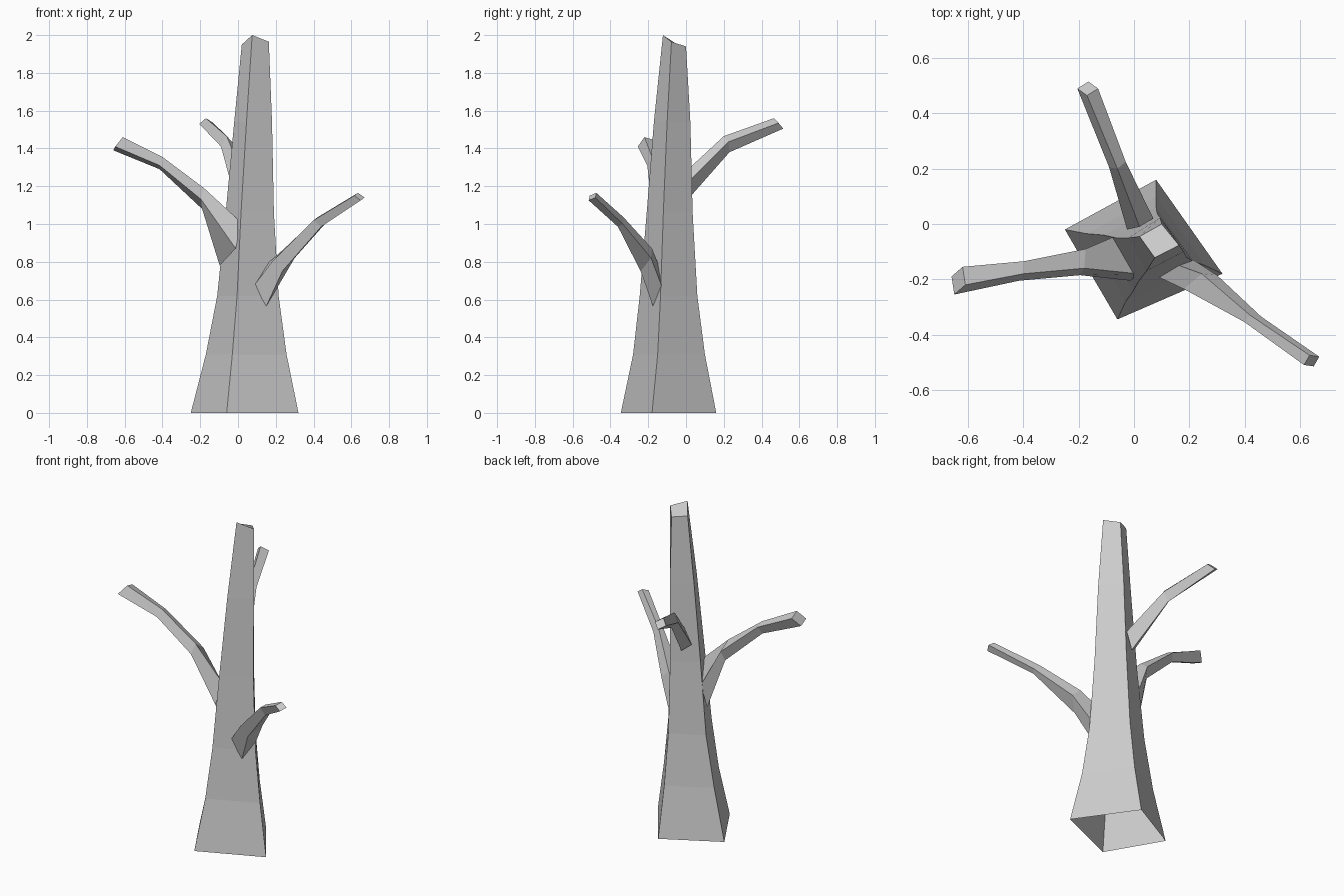
import bpy
import bmesh
from mathutils import Vector

old = bpy.data.objects.get("Cube")
if old:
    bpy.data.objects.remove(old, do_unlink=True)

# One plain grey for the whole tree
bark = bpy.data.materials.new("bark_grey")
bark.use_nodes = True
grey = (0.6, 0.6, 0.6, 1)
bark.diffuse_color = grey
bark.node_tree.nodes["Principled BSDF"].inputs["Base Color"].default_value = grey


def loft(name, rings):
    """Skin four-cornered rings, open at the root and capped at the tip."""
    bm = bmesh.new()
    loops = [[bm.verts.new(p) for p in ring] for ring in rings]
    for low, high in zip(loops, loops[1:]):
        for i in range(4):
            j = (i + 1) % 4
            bm.faces.new((low[i], low[j], high[j], high[i]))
    bm.faces.new(loops[-1])
    bmesh.ops.recalc_face_normals(bm, faces=bm.faces)
    mesh = bpy.data.meshes.new(name)
    bm.to_mesh(mesh)
    bm.free()
    mesh.materials.append(bark)
    obj = bpy.data.objects.new(name, mesh)
    bpy.context.collection.objects.link(obj)
    return obj


def branch(name, sections):
    """Each section gives three corners; the fourth closes the parallelogram."""
    rings = []
    for section in sections:
        a, b, c = (Vector(p) for p in section)
        rings.append((a, b, c, a + c - b))
    return loft(name, rings)


# Trunk: height, then left, front, right and back corners of each level
levels = [
    (0.00, (-.25, -.02), (-.06, -.345), (.32, -.18), (.08, .16)),
    (0.31, (-.17, -.035), (-.03, -.28), (.257, -.15), (.08, .10)),
    (0.62, (-.11, -.04), (-.005, -.245), (.215, -.135), (.08, .06)),
    (1.06, (-.065, -.05), (.016, -.208), (.19, -.12), (.085, .035)),
    (1.54, (-.02, -.05), (.045, -.17), (.18, -.10), (.095, .023)),
    (1.96, (.02, -.045), (.075, -.122), (.163, -.077), (.10, 0)),
]
trunk_rings = [[Vector((x, y, z)) for x, y in corners] for z, *corners in levels]
# Slanted cut across the top
for corner, lift in zip(trunk_rings[-1], (-.01, .04, .005, -.02)):
    corner.z += lift
loft("trunk", trunk_rings)

# Right limb: back, top and front corners
branch("right_branch", [
    ((-.07, -.045, .92), (.015, -.18, 1.01), (-.012, -.205, .87)),
    ((-.175, -.09, 1.14), (-.18, -.16, 1.19), (-.195, -.185, 1.13)),
    ((-.40, -.135, 1.335), (-.40, -.18, 1.355), (-.415, -.205, 1.31)),
    ((-.62, -.155, 1.44), (-.61, -.22, 1.46), (-.65, -.255, 1.41)),
])

# Left limb: front, top and back corners
branch("left_branch", [
    ((.085, -.19, .675), (.15, -.145, .785), (.215, -.13, .675)),
    ((.18, -.235, .80), (.245, -.18, .87), (.30, -.185, .82)),
    ((.40, -.355, 1.02), (.42, -.33, 1.035), (.46, -.335, 1.0)),
    ((.615, -.51, 1.15), (.635, -.475, 1.165), (.67, -.48, 1.14)),
])

# Back limb: right, top and left corners
branch("back_branch", [
    ((-.025, -.02, 1.17), (.02, -.01, 1.27), (.07, .02, 1.23)),
    ((-.09, .205, 1.41), (-.06, .20, 1.465), (-.03, .225, 1.435)),
    ((-.205, .49, 1.53), (-.17, .465, 1.56), (-.13, .49, 1.535)),
])
